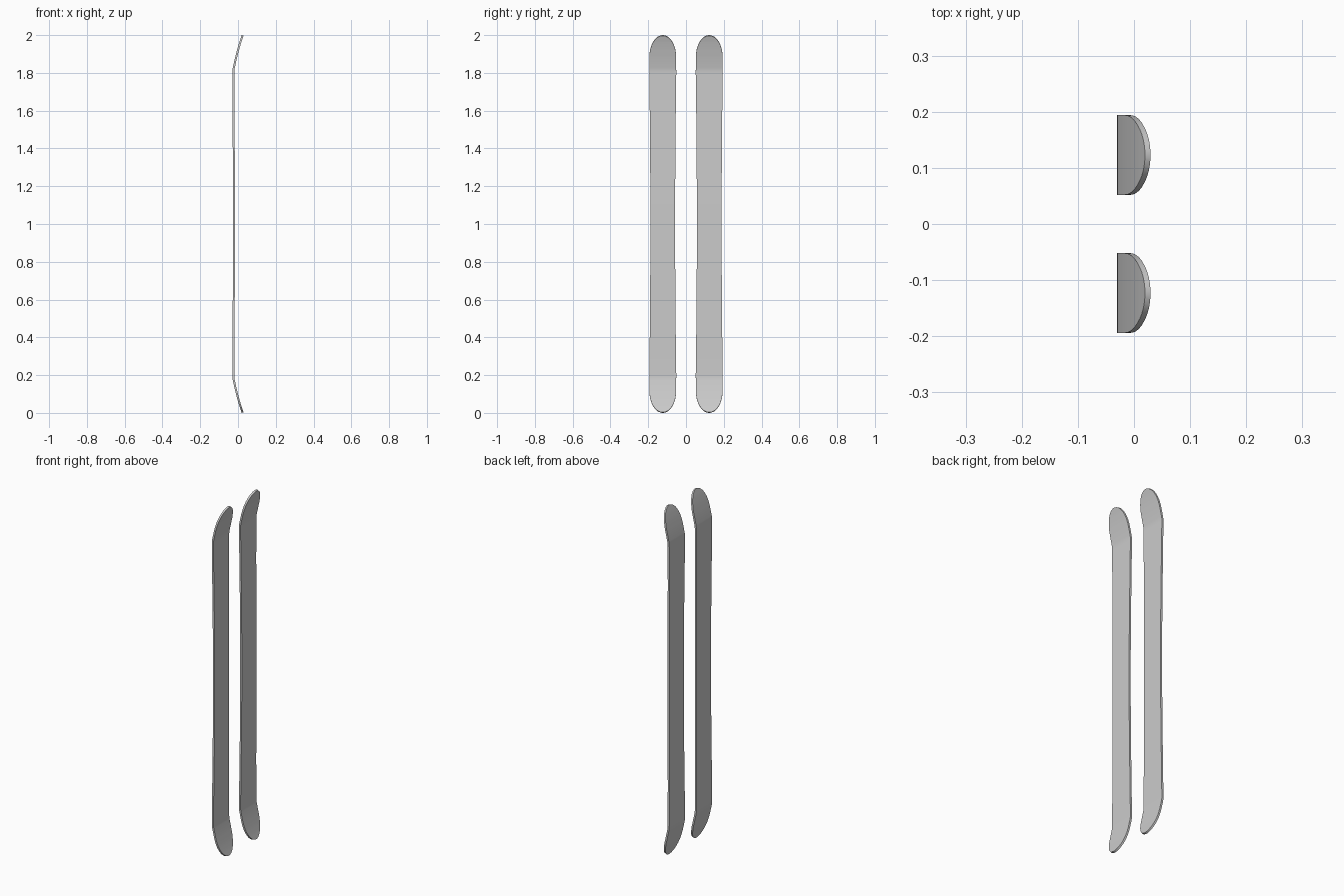
import bpy, bmesh, math

if "Cube" in bpy.data.objects:
    bpy.data.objects.remove(bpy.data.objects["Cube"])

# Half of the ski profile, measured from the middle to the tip: (distance, x of centre line)
BEND = [(0.0, -0.021), (0.2, -0.0215), (0.4, -0.0225), (0.6, -0.024), (0.8, -0.0248),
        (0.815, -0.0245), (0.83, -0.022), (0.88, -0.011), (0.93, 0.002), (0.965, 0.0125), (1.0, 0.0245)]
THICK = 0.0105
TIP_START, TIP_LEN = 0.88, 0.12


def centre_x(d):
    for (a, xa), (b, xb) in zip(BEND, BEND[1:]):
        if d <= b:
            return xa + (xb - xa) * (d - a) / (b - a)
    return BEND[-1][1]


def half_width(d):
    w = 0.0655 + 0.006 * min(d / 0.8, 1.0) ** 2
    if d > 0.8:
        w -= 0.0015 * (d - 0.8) / 0.2
    if d > TIP_START:
        t = (d - TIP_START) / TIP_LEN
        w *= math.sqrt(max(0.0, 1 - t ** 2.2))
    return max(w, 0.004)


def make_ski(name, y):
    # Stations along the length, with elliptical spacing around the tips
    half = [d for d, _ in BEND if d < TIP_START]
    half += [TIP_START + TIP_LEN * math.sin(math.pi / 2 * i / 12) for i in range(13)]
    stations = [-d for d in reversed(half[1:])] + half
    bm = bmesh.new()
    rings = []
    for s in stations:
        d = abs(s)
        x, w = centre_x(d), half_width(d)
        # Thickness measured square to the bent board
        e = 0.01
        d0, d1 = max(d - e, 0), min(d + e, 1)
        slope = (centre_x(d1) - centre_x(d0)) / (d1 - d0)
        k = 1 / math.sqrt(1 + slope * slope)
        nx = k * THICK / 2
        nz = -math.copysign(slope * k * THICK / 2, s)
        z = 1 + s * 0.998
        rings.append([bm.verts.new((x + a * nx, y + b * w, z + a * nz))
                      for a, b in ((-1, -1), (1, -1), (1, 1), (-1, 1))])
    for r, q in zip(rings, rings[1:]):
        for i in range(4):
            j = (i + 1) % 4
            bm.faces.new((r[i], r[j], q[j], q[i]))
    bm.faces.new(rings[0])
    bm.faces.new(rings[-1])
    bmesh.ops.recalc_face_normals(bm, faces=bm.faces)
    mesh = bpy.data.meshes.new(name)
    bm.to_mesh(mesh)
    bm.free()
    ob = bpy.data.objects.new(name, mesh)
    bpy.context.collection.objects.link(ob)
    bpy.context.view_layer.objects.active = ob
    ob.select_set(True)
    bpy.ops.object.shade_smooth_by_angle(angle=math.radians(35))
    ob.select_set(False)


# Matching pair of skis
make_ski("left_ski", 0.123)
make_ski("right_ski", -0.123)
